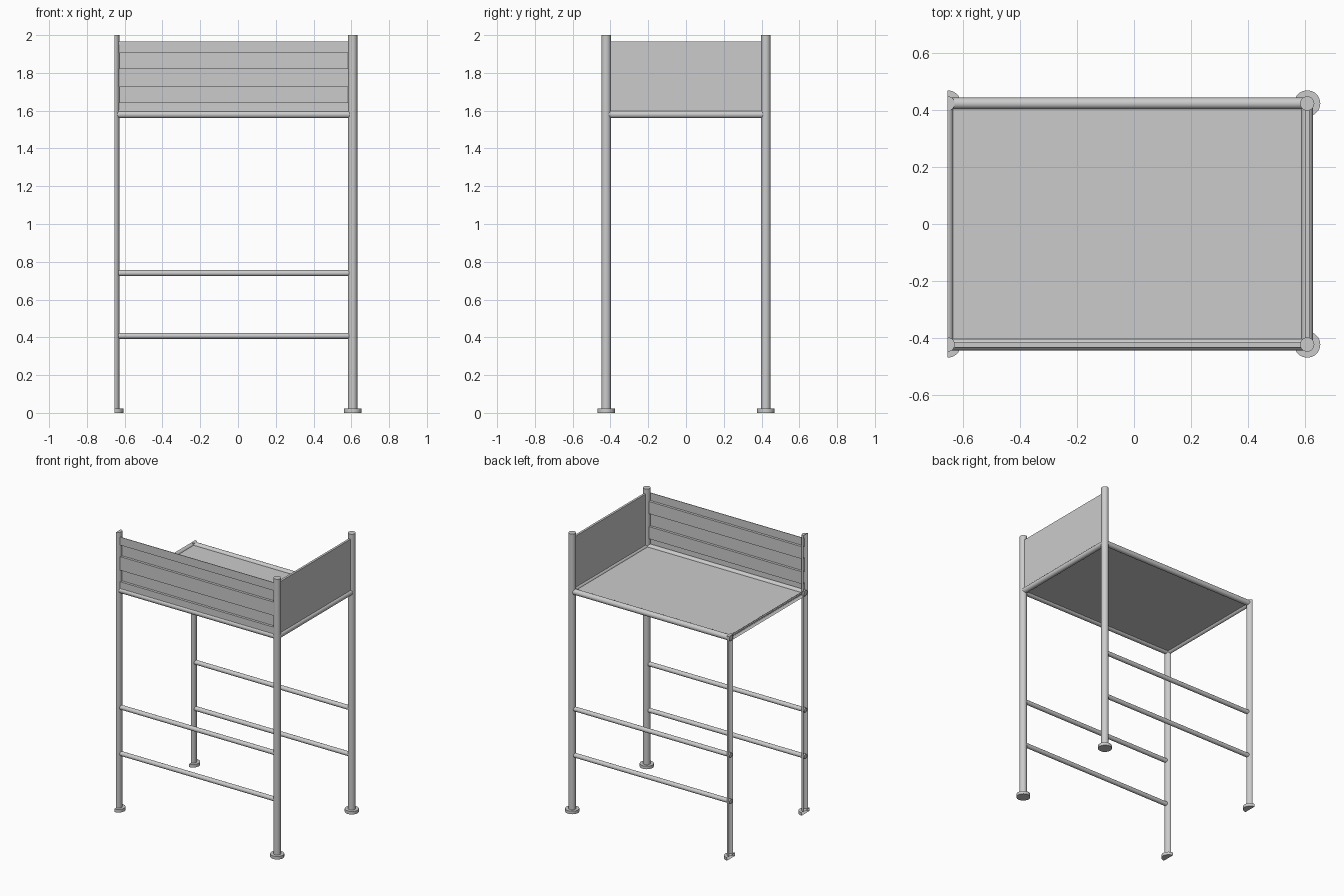
import bpy, bmesh, math
from mathutils import Vector

if "Cube" in bpy.data.objects:
    bpy.data.objects.remove(bpy.data.objects["Cube"])

LEFT, RIGHT, DEPTH = -0.653, 0.607, 0.4225   # post centre lines
POST_R, FOOT_R, RAIL_R, BAR_R = 0.025, 0.046, 0.02, 0.016
DECK_Z = 1.58


def finish(name, bm, smooth=True):
    bmesh.ops.recalc_face_normals(bm, faces=bm.faces)
    mesh = bpy.data.meshes.new(name)
    bm.to_mesh(mesh)
    bm.free()
    obj = bpy.data.objects.new(name, mesh)
    bpy.context.collection.objects.link(obj)
    if smooth:
        bpy.ops.object.select_all(action='DESELECT')
        obj.select_set(True)
        bpy.context.view_layer.objects.active = obj
        bpy.ops.object.shade_smooth_by_angle(angle=math.radians(40))
    return obj


def tube(name, start, end, radius, halved=False):
    """Capped cylinder between two points; halved leaves it open at the left edge."""
    start, end = Vector(start), Vector(end)
    axis = end - start
    bm = bmesh.new()
    bmesh.ops.create_cone(bm, cap_ends=True, segments=20, radius1=radius,
                          radius2=radius, depth=axis.length)
    rot = axis.to_track_quat('Z', 'Y').to_matrix().to_4x4()
    bmesh.ops.transform(bm, matrix=rot, verts=bm.verts)
    bmesh.ops.translate(bm, vec=(start + end) / 2, verts=bm.verts)
    if halved:
        bmesh.ops.bisect_plane(bm, geom=bm.verts[:] + bm.edges[:] + bm.faces[:],
                               plane_co=(LEFT, 0, 0), plane_no=(-1, 0, 0),
                               clear_outer=True)
    return finish(name, bm)


def box(name, low, high):
    low, high = Vector(low), Vector(high)
    bm = bmesh.new()
    bmesh.ops.create_cube(bm, size=1)
    bmesh.ops.scale(bm, vec=high - low, verts=bm.verts)
    bmesh.ops.translate(bm, vec=(low + high) / 2, verts=bm.verts)
    return finish(name, bm, smooth=False)


# Posts and feet: left pair is split lengthwise, back left one stops at the deck
for side, x in (("left", LEFT), ("right", RIGHT)):
    for end, y in (("front", -DEPTH), ("back", DEPTH)):
        half = side == "left"
        top = 1.6 if (half and end == "back") else 2.0
        tube(f"{end}_{side}_post", (x, y, 0.02), (x, y, top), POST_R, half)
        tube(f"{end}_{side}_foot", (x, y, 0), (x, y, 0.022), FOOT_R, half)

# Long rails under the deck edge and lower cross bars
for end, y in (("front", -DEPTH), ("back", DEPTH)):
    tube(f"{end}_deck_rail", (LEFT, y, DECK_Z), (RIGHT, y, DECK_Z), RAIL_R)
    for level, z in (("lower", 0.408), ("upper", 0.74)):
        tube(f"{end}_{level}_bar", (LEFT, y, z), (RIGHT, y, z), BAR_R)

# Short rails at the two ends
tube("right_deck_rail", (RIGHT, -DEPTH, DECK_Z), (RIGHT, DEPTH, DECK_Z), RAIL_R)
tube("left_deck_rail", (LEFT, -DEPTH, DECK_Z), (LEFT, DEPTH, DECK_Z), RAIL_R, True)

# Deck plate
box("deck", (LEFT + 0.012, -DEPTH + 0.008, DECK_Z - 0.005),
    (RIGHT - 0.008, DEPTH - 0.008, DECK_Z + 0.005))

# Flat right guard panel
box("right_guard_panel", (RIGHT - 0.008, -0.405, 1.59), (RIGHT + 0.008, 0.405, 1.965))

# Front guard panel: sheet with square corrugations
levels = [1.965, 1.908, 1.823, 1.728, 1.643, 1.59]
profile = []
for i in range(len(levels) - 1):
    y = -DEPTH + (-0.01 if i % 2 == 0 else 0.008)
    profile += [(y, levels[i]), (y, levels[i + 1])]
bm = bmesh.new()
rows = [[bm.verts.new((x, y, z)) for y, z in profile] for x in (LEFT + 0.015, RIGHT - 0.015)]
for i in range(len(profile) - 1):
    bm.faces.new((rows[0][i], rows[0][i + 1], rows[1][i + 1], rows[1][i]))
panel = finish("front_guard_panel", bm, smooth=False)
solid = panel.modifiers.new("thickness", 'SOLIDIFY')
solid.thickness = 0.004
solid.offset = 0
